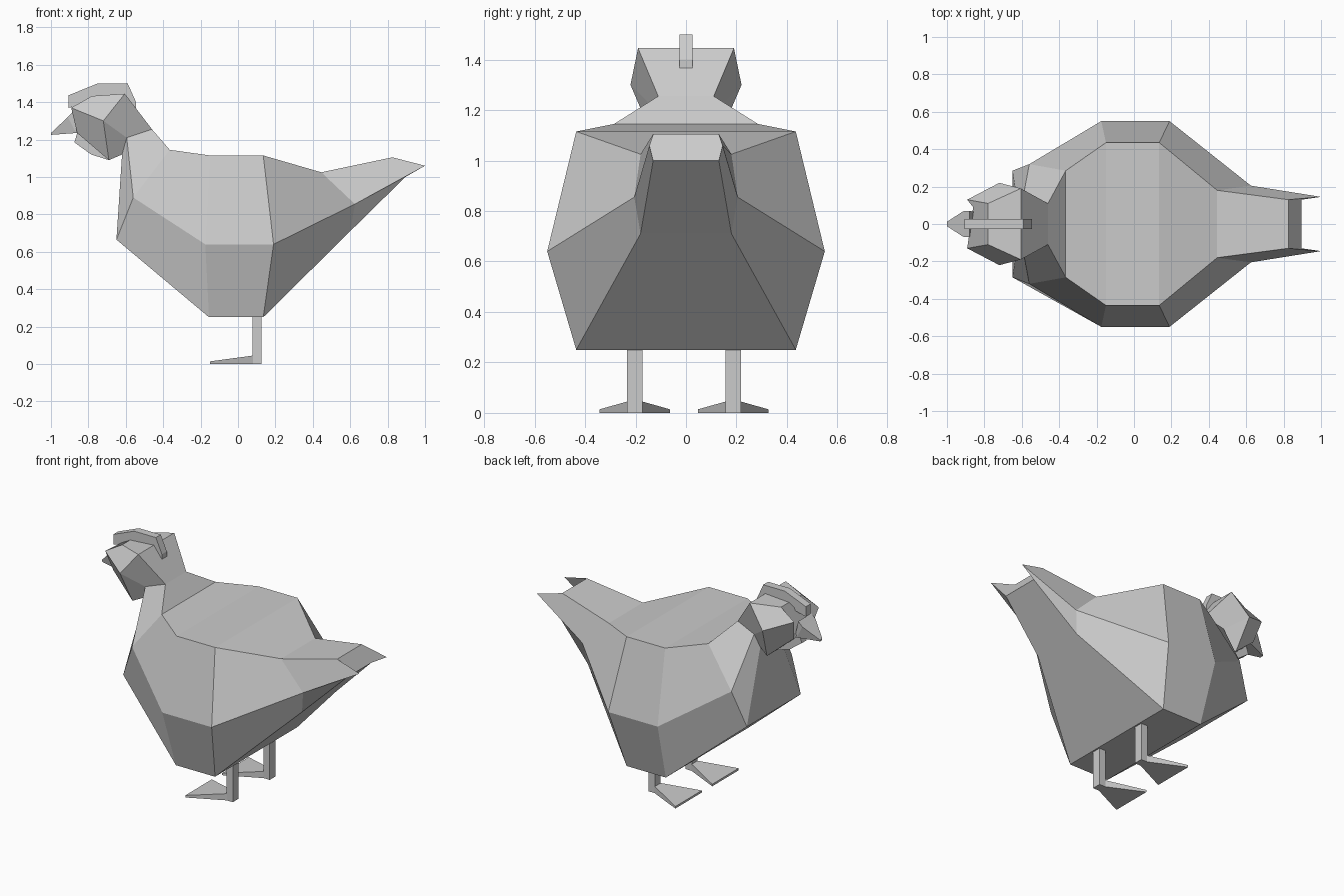
import bpy, bmesh


def finish(name, bm):
    bmesh.ops.recalc_face_normals(bm, faces=bm.faces)
    mesh = bpy.data.meshes.new(name)
    bm.to_mesh(mesh)
    bm.free()
    obj = bpy.data.objects.new(name, mesh)
    bpy.context.collection.objects.link(obj)
    return obj


def loft(name, rings):
    """Skin matching rings of points and cap both ends."""
    bm = bmesh.new()
    loops = [[bm.verts.new(p) for p in ring] for ring in rings]
    n = len(rings[0])
    for a, b in zip(loops, loops[1:]):
        for i in range(n):
            j = (i + 1) % n
            bm.faces.new((a[i], a[j], b[j], b[i]))
    bm.faces.new(loops[0])
    bm.faces.new(loops[-1])
    return finish(name, bm)


def mirrored(half, yc=0.0):
    """Close a half section by mirroring it across y = yc."""
    return ([(x, yc - y, z) for x, y, z in half] +
            [(x, yc + y, z) for x, y, z in reversed(half)])


def plate(name, profile, half_width):
    """Flat side profile with thickness in y."""
    return loft(name, [[(x, y, z) for x, z in profile]
                       for y in (-half_width, half_width)])


# Body, neck and head: top, side and bottom point of each cross-section
sections = [
    [(0.825, 0.13, 1.105), (1.00, 0.145, 1.06), (0.895, 0.13, 1.00)],    # tail end
    [(0.445, 0.18, 1.025), (0.625, 0.205, 0.855), (0.60, 0.18, 0.71)],   # tail base
    [(0.135, 0.435, 1.115), (0.19, 0.55, 0.64), (0.135, 0.435, 0.25)],   # rear body
    [(-0.15, 0.435, 1.115), (-0.175, 0.55, 0.64), (-0.155, 0.435, 0.25)],  # front body
    [(-0.365, 0.285, 1.145), (-0.56, 0.32, 0.89), (-0.65, 0.285, 0.665)],  # chest
    [(-0.46, 0.11, 1.255), (-0.595, 0.13, 1.21), (-0.62, 0.10, 1.12)],   # neck
    [(-0.605, 0.19, 1.445), (-0.72, 0.22, 1.30), (-0.69, 0.13, 1.09)],   # back of head
    [(-0.78, 0.11, 1.433), (-0.892, 0.13, 1.37), (-0.86, 0.09, 1.235)],  # face
]
loft("body", [mirrored(s) for s in sections])

# Beak
loft("beak", [mirrored([(-0.88, 0.07, 1.35), (-0.85, 0.065, 1.23)]),
              mirrored([(-0.91, 0.07, 1.32), (-0.865, 0.065, 1.235)]),
              mirrored([(-1.0, 0.012, 1.235), (-1.0, 0.012, 1.225)])])

# Comb and wattle
plate("comb", [(-0.905, 1.37), (-0.905, 1.437), (-0.75, 1.50), (-0.59, 1.50),
               (-0.545, 1.40), (-0.545, 1.36), (-0.62, 1.40), (-0.78, 1.40)], 0.026)
plate("wattle", [(-0.855, 1.25), (-0.875, 1.185), (-0.785, 1.12),
                 (-0.69, 1.09), (-0.70, 1.16)], 0.026)

# Legs and wedge-shaped feet
for side, yc in (("right", -0.203), ("left", 0.187)):
    loft(side + "_leg", [mirrored([(0.078, 0.03, z), (0.125, 0.03, z)], yc)
                         for z in (0.0, 0.30)])
    loft(side + "_foot", [mirrored([(0.08, 0.03, 0.045), (0.08, 0.03, 0.0)], yc),
                          mirrored([(-0.15, 0.14, 0.014), (-0.15, 0.14, 0.0)], yc)])
